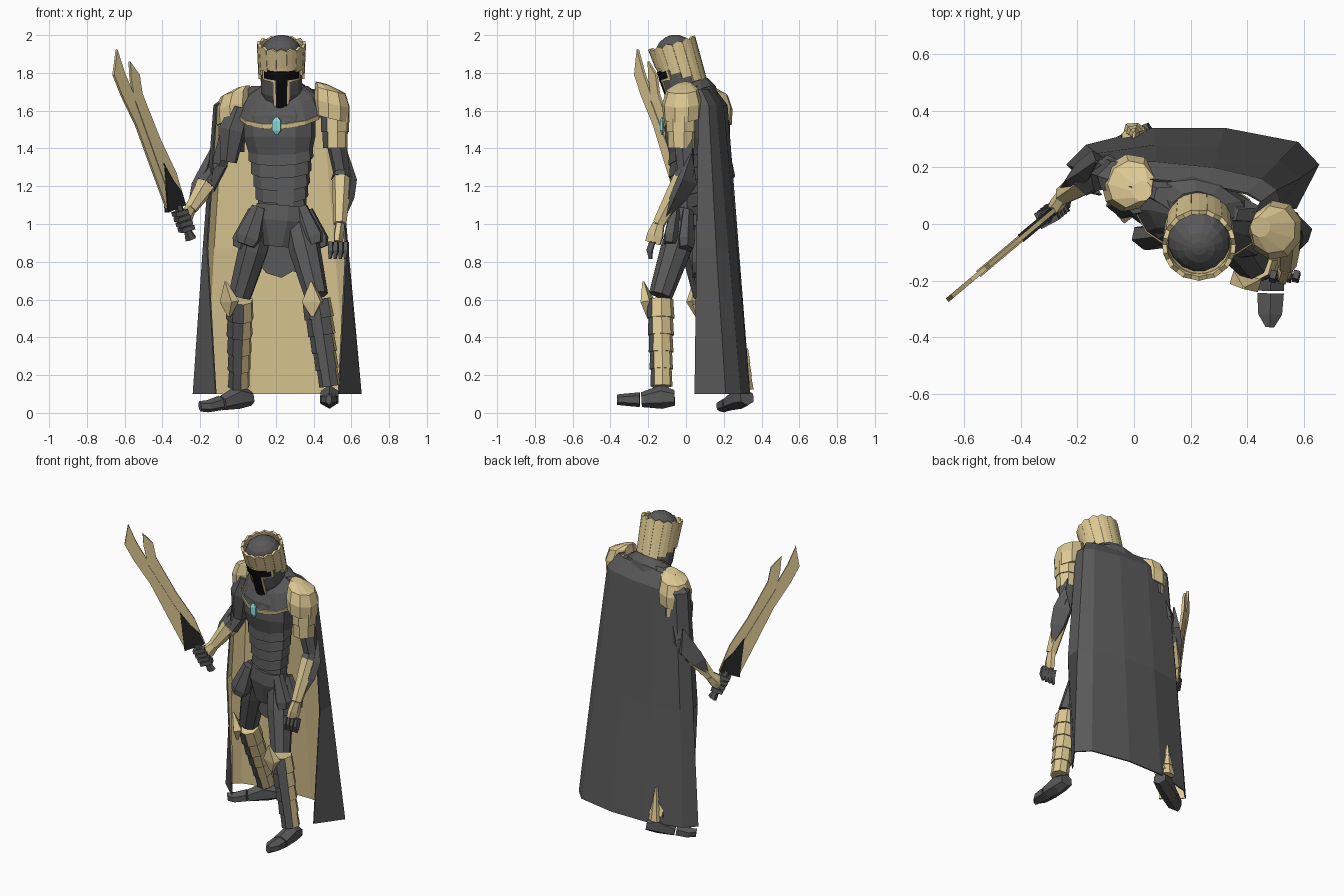
import bpy, bmesh, math
from mathutils import Vector as V, Matrix

if "Cube" in bpy.data.objects:
    bpy.data.objects.remove(bpy.data.objects["Cube"])

def material(name, rgb):
    m = bpy.data.materials.new(name)
    m.use_nodes = True
    m.diffuse_color = (*rgb, 1)
    m.node_tree.nodes["Principled BSDF"].inputs["Base Color"].default_value = (*rgb, 1)
    return m

STEEL = material("dark steel", (0.1, 0.1, 0.1))
GOLD = material("pale gold", (0.72, 0.58, 0.29))
BLACK = material("visor black", (0.004, 0.004, 0.004))
CHAR = material("charcoal", (0.02, 0.02, 0.02))
TEAL = material("teal gem", (0.26, 0.72, 0.68))
UP = V((0, 0, 1))
FACING = V((-0.25, -0.97, 0))

def finish(name, bm, mats):
    me = bpy.data.meshes.new(name)
    bm.to_mesh(me)
    bm.free()
    for m in mats:
        me.materials.append(m)
    ob = bpy.data.objects.new(name, me)
    bpy.context.collection.objects.link(ob)
    return ob

def skin(bm, rings, closed=True):
    """Join rings of points with quads; closed ones get end caps."""
    rows = [[bm.verts.new(p) for p in r] for r in rings]
    n = len(rows[0])
    for lo, hi in zip(rows, rows[1:]):
        for i in range(n if closed else n - 1):
            j = (i + 1) % n
            bm.faces.new((lo[i], lo[j], hi[j], hi[i]))
    if closed:
        bm.faces.new(rows[0])
        bm.faces.new(rows[-1])
        bmesh.ops.recalc_face_normals(bm, faces=bm.faces[:])

def tube(name, stations, mat, n=8, face=FACING, axis=None, back=None):
    """Loft of n-sided rings; each station is (point, half width, half depth)."""
    t = V(axis or V(stations[-1][0]) - V(stations[0][0])).normalized()
    side = t.cross(V(face)).normalized()
    front = side.cross(t)
    k = 1 / math.cos(math.pi / n)
    angles = [math.tau * (i + 0.5) / n for i in range(n)]
    bm = bmesh.new()
    skin(bm, [[V(p) + side * a * k * math.cos(q) + front * b * k * math.sin(q) for q in angles] for p, a, b in stations])
    if back:  # faces turned away from the front take the second colour
        for f in bm.faces:
            f.material_index = int(f.normal.dot(front) < back[1])
    return finish(name, bm, [mat] + ([back[0]] if back else []))

def bands(name, p0, p1, s0, s1, count, mat, flare=1.12, **kw):
    """Row of overlapping flared armour bands."""
    p0, p1, s0, s1 = V(p0), V(p1), V(s0), V(s1)
    for i in range(count):
        u, w = i / count, (i + 1.1) / count
        tube(f"{name}_{i + 1}", [(p0.lerp(p1, u), *s0.lerp(s1, u)), (p0.lerp(p1, w), *(s0.lerp(s1, w) * flare))], mat, **kw)

def plate(name, outline, mat, place, thick):
    """Flat outline placed in space and thickened both ways."""
    bm = bmesh.new()
    pts = [place(*p) for p in outline]
    nrm = (pts[1] - pts[0]).cross(pts[-1] - pts[0]).normalized() * thick / 2
    skin(bm, [[p - nrm for p in pts], [p + nrm for p in pts]])
    return finish(name, bm, [mat])

# Torso, belly bands, collar and gem
tube("chest", [((0.225, 0.02, 1.36), 0.16, 0.10), ((0.22, 0.02, 1.46), 0.185, 0.125),
               ((0.22, 0.02, 1.57), 0.185, 0.12), ((0.225, 0.03, 1.67), 0.12, 0.09)], STEEL, 10)
bands("belly_band", (0.225, 0.02, 1.42), (0.235, 0.01, 1.08), (0.165, 0.105), (0.115, 0.08), 5,
      STEEL, 1.1, n=10, axis=FACING * 0.35 + UP)
LEAN = FACING * 0.45 + UP
tube("collar_trim", [((0.225, 0.03, 1.568), 0.217, 0.15), ((0.225, 0.03, 1.592), 0.223, 0.154)], GOLD, 12, axis=LEAN)
tube("collar", [((0.225, 0.03, 1.59), 0.22, 0.148), ((0.23, 0.035, 1.68), 0.18, 0.125),
                ((0.23, 0.03, 1.735), 0.1, 0.09)], STEEL, 12, axis=LEAN)
tube("neck", [((0.23, 0.01, 1.65), 0.07, 0.07), ((0.23, -0.02, 1.8), 0.07, 0.07)], STEEL)
tube("gem", [((0.205, -0.125, z), r, r / 2) for z, r in ((1.472, 0.006), (1.495, 0.023), (1.545, 0.023), (1.567, 0.006))], TEAL, 6)

# Hips, skirt plates and rear cloth
tube("pelvis", [((0.235, 0, 1.1), 0.13, 0.085), ((0.225, 0, 1.02), 0.15, 0.09), ((0.215, 0, 0.88), 0.08, 0.06)], STEEL)
for label, upper, low in (("right", (0.11, -0.04, 1.09), (0.04, -0.05, 0.89)),
                          ("left", (0.33, -0.05, 1.09), (0.40, -0.08, 0.89)),
                          ("right_side", (0.09, 0.03, 1.07), (0.02, 0.05, 0.87)),
                          ("left_side", (0.36, 0.01, 1.07), (0.43, 0.0, 0.87))):
    mid = V(upper).lerp(V(low), 0.8)
    tube(label + "_skirt_plate", [(upper, 0.035, 0.025), (mid, 0.062, 0.04), (low, 0.045, 0.035)], STEEL, 6)
plate("rear_cloth", [(0.1, 1.05), (0.36, 1.05), (0.35, 0.8), (0.32, 0.74), (0.29, 0.75), (0.23, 0.715),
                     (0.15, 0.74), (0.11, 0.79)], STEEL, lambda x, z: V((x, 0.045, z)), 0.02)

# Legs
def leg(label, hip, knee, ankle, face, toe, drop):
    hip, knee, ankle = V(hip), V(knee), V(ankle)
    face, toe = V(face).normalized(), V(toe).normalized()
    tube(label + "_thigh", [(hip, 0.07, 0.07), (hip.lerp(knee, 0.35), 0.078, 0.075), (knee, 0.058, 0.058)], STEEL, 8, face)
    bands(label + "_shin_band", knee - UP * 0.02, ankle + UP * 0.02, (0.07, 0.062), (0.046, 0.048), 5,
          STEEL, 1.14, face=face, back=(GOLD, 0.35))
    k = knee + face * 0.07
    tube(label + "_knee_guard", [(k - UP * 0.11, 0.006, 0.006), (k - UP * 0.03, 0.052, 0.025),
                                 (k + face * 0.025 + UP * 0.075, 0.004, 0.004)], GOLD, 4, face)
    base = V((ankle.x, ankle.y, 0.07))
    dip = UP * drop
    tube(label + "_heel", [(base - toe * 0.07 + UP * 0.01, 0.038, 0.036), (base + UP * 0.015, 0.046, 0.055),
                           (base + toe * 0.105 - dip / 2, 0.048, 0.034)], STEEL, 6, UP)
    tube(label + "_toe", [(base + toe * 0.115 - dip / 2, 0.047, 0.034), (base + toe * 0.19 - dip, 0.042, 0.028),
                          (base + toe * 0.235 - dip, 0.015, 0.024)], STEEL, 6, UP)

leg("left", (0.32, -0.01, 1.0), (0.415, -0.135, 0.62), (0.485, -0.13, 0.13), (-0.3, -1, 0), (-0.02, -1, 0), 0)
leg("right", (0.12, 0.03, 1.0), (0.01, 0.1, 0.62), (0.005, 0.29, 0.13), (-0.8, -0.6, 0), (-0.88, -0.48, 0), 0.035)
bands("right_calf_fin", (0.0, 0.315, 0.34), (0.005, 0.33, 0.13), (0.005, 0.012), (0.032, 0.02), 3, GOLD, 1.2, n=6)

# Arms; sleeve is the dark share of the forearm, inner the facing below which the upper guard is dark
def arm(label, shoulder, elbow, wrist, hand, out, fin, sleeve, inner):
    s, e, w, h, out, fin = V(shoulder), V(elbow), V(wrist), V(hand), V(out).normalized(), V(fin).normalized()
    tube(label + "_shoulder_guard", [(s + UP * 0.135 - out * 0.045, 0.035, 0.035), (s + UP * 0.1, 0.08, 0.08),
         (s + UP * 0.03 + out * 0.01, 0.1, 0.092), (s - UP * 0.05 + out * 0.01, 0.095, 0.088)],
         GOLD, 9, out, axis=UP + out * 0.25)
    low = s + out * 0.025
    bands(label + "_upper_guard", low - UP * 0.03, low - UP * 0.2, (0.075, 0.07), (0.06, 0.055), 2, GOLD, 1.12,
          face=out, back=(STEEL, inner))
    tube(label + "_upper_arm", [(s, 0.055, 0.055), (e, 0.04, 0.04)], STEEL, 6, out)
    cuff = e.lerp(w, sleeve)
    tube(label + "_elbow_sleeve", [(e + (e - w) * 0.1, 0.035, 0.035), (cuff, 0.052, 0.05)], STEEL, 6, out)
    tube(label + "_forearm", [(cuff, 0.05, 0.046), (w, 0.03, 0.03)], GOLD, 6, out)
    g = fin * 0.04
    tube(label + "_elbow_blade", [(e + g + UP * 0.1, 0.004, 0.004), (e.lerp(w, 0.15) + g, 0.054, 0.022),
         (e.lerp(w, 0.5) + g, 0.042, 0.02), (e.lerp(w, 0.85) + g * 0.7, 0.008, 0.008)], STEEL, 4, fin)
    tube(label + "_hand", [(w, 0.03, 0.022), (w.lerp(h, 0.6), 0.042, 0.024), (h, 0.04, 0.02)], GOLD, 6, out)

arm("left", (0.49, -0.02, 1.61), (0.55, 0.0, 1.27), (0.54, -0.145, 1.0), (0.53, -0.175, 0.9),
    (0.95, -0.2, 0), (0.7, 0.7, 0), 0.12, -0.6)
arm("right", (-0.01, 0.14, 1.59), (-0.1, 0.2, 1.31), (-0.25, 0.1, 1.08), (-0.285, 0.05, 1.02),
    (-0.8, 0.5, 0), (-0.8, 0.5, 0), 0.45, 0.05)
tube("right_arm_drape", [((0.01, 0.08, 1.62), 0.05, 0.04), ((-0.03, 0.075, 1.5), 0.065, 0.05),
                         ((-0.05, 0.09, 1.33), 0.04, 0.04)], STEEL, 6)

# Sword, lying in one upright plane
def blade_plane(x, z):
    return V((x, 0.05 + (x + 0.28) * 0.84, z))

plate("blade", [(-0.375, 1.07), (-0.46, 1.3), (-0.54, 1.52), (-0.617, 1.68), (-0.66, 1.79), (-0.643, 1.925),
                (-0.603, 1.8), (-0.557, 1.69), (-0.57, 1.77), (-0.575, 1.86), (-0.525, 1.79), (-0.51, 1.69),
                (-0.415, 1.45), (-0.33, 1.27), (-0.28, 1.1)], GOLD, blade_plane, 0.016)
plate("blade_ridge", [(-0.36, 1.12), (-0.55, 1.65), (-0.325, 1.14)], GOLD, blade_plane, 0.026)
plate("blade_root", [(-0.4, 1.32), (-0.378, 1.06), (-0.285, 1.1), (-0.305, 1.17), (-0.35, 1.23)], CHAR, blade_plane, 0.032)
tube("hilt", [(blade_plane(x, z), r, 0.02) for x, z, r in ((-0.25, 0.92, 0.028), (-0.265, 0.96, 0.018), (-0.32, 1.1, 0.02))],
     STEEL, 6)

# Fingers
for i in range(4):
    p = V((0.492 + 0.027 * i, -0.178, 0.905))
    tube(f"left_finger_{i + 1}", [(p, 0.011, 0.015), (p + V((0, -0.014, -0.045)), 0.012, 0.015),
                                  (p + V((-0.005, -0.01, -0.09)), 0.006, 0.008)], STEEL, 4)
    p = blade_plane(-0.27 - 0.011 * i, 0.975 + 0.028 * i)
    tube(f"right_finger_{i + 1}", [(p + V((-0.035, -0.02, -0.01)), 0.012, 0.03),
                                   (p + V((0.03, 0.01, 0.01)), 0.012, 0.026)], STEEL, 4, face=(0.6, -0.8, 0))

# Helmet, tipped forward
HEAD = Matrix.Translation((0.23, -0.075, 1.955)) @ Matrix.Rotation(math.radians(17), 4, "X")
TIP, BROW = HEAD.to_3x3() @ UP, HEAD.to_3x3() @ V((0, -1, 0))

def patch(name, a0, a1, low, high, r, mat, thick, arch=0.0, r_low=None):
    """Curved plate on the helmet; angles in degrees from the front."""
    steps = max(2, round((a1 - a0) / 15))
    rings = [[], []]
    for i in range(steps + 1):
        q = math.radians(a0 + (a1 - a0) * i / steps)
        rise = arch * math.sin(math.pi * i / steps)
        for ring, z, rr in ((rings[0], low, r_low or r), (rings[1], high + rise, r)):
            ring.append(HEAD @ V((rr * math.sin(q), -rr * math.cos(q), z)))
    bm = bmesh.new()
    skin(bm, rings, closed=False)
    mod = finish(name, bm, [mat]).modifiers.new("thickness", "SOLIDIFY")
    mod.thickness, mod.offset = thick, -1

tube("helmet", [(HEAD @ V((0, 0, z)), r, r) for z, r in ((-0.335, 0.085), (-0.26, 0.108), (-0.06, 0.109))],
     STEEL, 14, BROW, axis=TIP)
tube("helmet_dome", [(HEAD @ V((0, 0, 0.11 * math.sin(q) - 0.066)), 0.11 * math.cos(q), 0.11 * math.cos(q))
                     for q in (0, 0.35, 0.7, 1.05, 1.35, 1.54)], STEEL, 16, BROW, axis=TIP)
for i in range(14):
    mid = 360 * i / 14
    rear = (1 - math.cos(math.radians(mid))) / 2
    patch(f"crown_panel_{i + 1}", mid - 12.6, mid + 12.6, -0.1 - 0.155 * rear, -0.008, 0.13, GOLD, 0.016, 0.014, 0.122)
patch("crown_band", -180, 180, -0.09, -0.02, 0.121, GOLD, 0.01)
patch("visor_brow_trim", -58, 58, -0.18, -0.1, 0.117, GOLD, 0.007)
patch("visor_nose_trim", -22, 22, -0.325, -0.17, 0.117, GOLD, 0.007, r_low=0.108)
patch("eye_slot", -50, 50, -0.168, -0.12, 0.121, BLACK, 0.006)
patch("nose_slot", -15, 15, -0.327, -0.16, 0.121, BLACK, 0.006, r_low=0.112)

# Cape: dark outside, gold lining
hem = [(-0.12, 0.1), (-0.24, 0.21), (-0.17, 0.28), (0.07, 0.34), (0.32, 0.34), (0.58, 0.29), (0.655, 0.21), (0.535, 0.045)]
waist = [(-0.165, 0.11), (-0.187, 0.19), (-0.13, 0.25), (0.075, 0.28), (0.3, 0.27), (0.515, 0.225), (0.585, 0.16), (0.575, 0.055)]
yoke = [(-0.115, 0.12), (-0.13, 0.17), (-0.08, 0.22), (0.08, 0.22), (0.28, 0.2), (0.45, 0.16), (0.505, 0.12), (0.52, 0.065)]
top = [(0.02, 0.1), (-0.01, 0.13), (0.03, 0.16), (0.11, 0.155), (0.26, 0.14), (0.4, 0.11), (0.45, 0.08), (0.43, 0.04)]
bm = bmesh.new()
skin(bm, [[V((x, y, z)) for x, y in row] for row, z in ((hem, 0.1), (waist, 0.87), (yoke, 1.63), (top, 1.715))], closed=False)
bmesh.ops.reverse_faces(bm, faces=bm.faces[:])
lining = finish("cape", bm, [STEEL, GOLD]).modifiers.new("lining", "SOLIDIFY")
lining.thickness, lining.offset, lining.material_offset = 0.008, -1, 1
tube("cape_mantle", [((0.225, 0.09, 1.67), 0.23, 0.06), ((0.22, 0.07, 1.73), 0.15, 0.05)], STEEL, 8, axis=UP)
